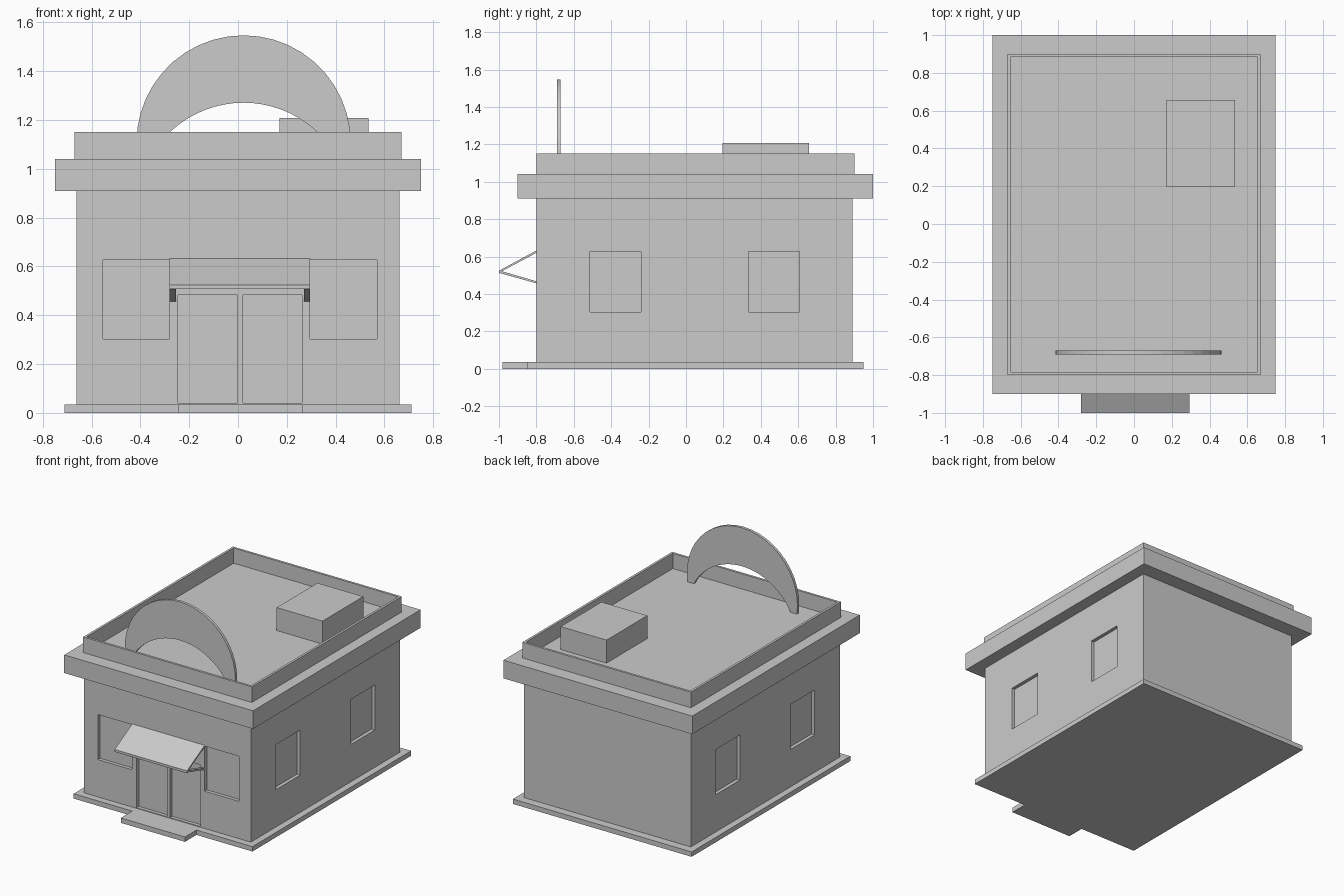
import bpy, bmesh, math
from mathutils import Vector

if "Cube" in bpy.data.objects:
    bpy.data.objects.remove(bpy.data.objects["Cube"])


def add_object(name, bm):
    bmesh.ops.recalc_face_normals(bm, faces=bm.faces)
    mesh = bpy.data.meshes.new(name)
    bm.to_mesh(mesh)
    bm.free()
    obj = bpy.data.objects.new(name, mesh)
    bpy.context.collection.objects.link(obj)
    return obj


def add_box(bm, x, y, z):
    made = bmesh.ops.create_cube(bm, size=1)["verts"]
    for v in made:
        v.co = [lo + (hi - lo) * (c + 0.5) for c, (lo, hi) in zip(v.co, (x, y, z))]


def box(name, x, y, z):
    bm = bmesh.new()
    add_box(bm, x, y, z)
    return add_object(name, bm)


def prism(name, points, offset):
    """Extrude a closed 3D outline along an offset."""
    bm = bmesh.new()
    face = bm.faces.new([bm.verts.new(p) for p in points])
    out = bmesh.ops.extrude_face_region(bm, geom=[face])["geom"]
    moved = [g for g in out if isinstance(g, bmesh.types.BMVert)]
    bmesh.ops.translate(bm, verts=moved, vec=Vector(offset))
    return add_object(name, bm)


# Plinth with a step in front of the doors, one outline
plinth = [(-0.71, 0.95), (-0.71, -0.85), (-0.245, -0.85), (-0.245, -0.98),
          (0.265, -0.98), (0.265, -0.85), (0.71, -0.85), (0.71, 0.95)]
prism("plinth_and_step", [(x, y, 0) for x, y in plinth], (0, 0, 0.035))

# Walls with recessed doors and windows
walls = box("walls", (-0.662, 0.662), (-0.80, 0.89), (0.035, 0.91))
D = 0.025
bm = bmesh.new()
for x in ((-0.553, -0.28), (0.295, 0.57)):
    add_box(bm, x, (-0.9, -0.80 + D), (0.303, 0.626))
for x in ((-0.245, -0.003), (0.02, 0.262)):
    add_box(bm, x, (-0.9, -0.80 + D), (0.04, 0.483))
for y in ((-0.513, -0.24), (0.334, 0.608)):
    for x in ((0.662 - D, 0.8), (-0.8, -0.662 + D)):
        add_box(bm, x, y, (0.303, 0.626))
cutter = add_object("opening_cutter", bm)
cutter.hide_render = True
mod = walls.modifiers.new("openings", "BOOLEAN")
mod.operation = "DIFFERENCE"
mod.solver = "EXACT"
mod.object = cutter
bpy.context.view_layer.objects.active = walls
bpy.ops.object.modifier_apply(modifier=mod.name)
bpy.data.objects.remove(cutter)

# Overhanging cornice
box("cornice", (-0.75, 0.75), (-0.90, 1.0), (0.91, 1.04))

# Parapet tray around the sunken roof
bm = bmesh.new()
add_box(bm, (-0.67, 0.67), (-0.80, 0.90), (1.04, 1.152))
bm.normal_update()
top = max(bm.faces, key=lambda f: f.calc_center_median().z)
bmesh.ops.inset_region(bm, faces=[top], thickness=0.024)
floor = bmesh.ops.extrude_discrete_faces(bm, faces=[top])["faces"][0]
for v in floor.verts:
    v.co.z = 1.043
add_object("parapet", bm)

# Rooftop unit
box("roof_unit", (0.171, 0.535), (0.195, 0.657), (1.04, 1.208))

# Crescent sign: two arcs of equal radius, trimmed at the roof
R, CX, ROOF, N = 0.439, 0.023, 1.04, 24


def arc(center_z):
    start = math.asin((ROOF - center_z) / R)
    for i in range(N + 1):
        a = start + (math.pi - 2 * start) * i / N
        yield (CX + R * math.cos(a), -0.69, center_z + R * math.sin(a))


prism("crescent_sign", list(arc(1.108)) + list(arc(0.832))[::-1], (0, 0.02, 0))

# Awning canopy with a small front lip
canopy = [(-0.80, 0.632), (-0.993, 0.528), (-1.0, 0.525), (-1.0, 0.508),
          (-0.99, 0.512), (-0.985, 0.521), (-0.80, 0.62)]
prism("awning", [(-0.28, y, z) for y, z in canopy], (0.575, 0, 0))

# Awning struts
strut = [(-0.99, 0.523), (-0.99, 0.51), (-0.80, 0.457), (-0.80, 0.468)]
for side, x in (("left", -0.28), ("right", 0.27)):
    prism(side + "_awning_strut", [(x, y, z) for y, z in strut], (0.025, 0, 0))
